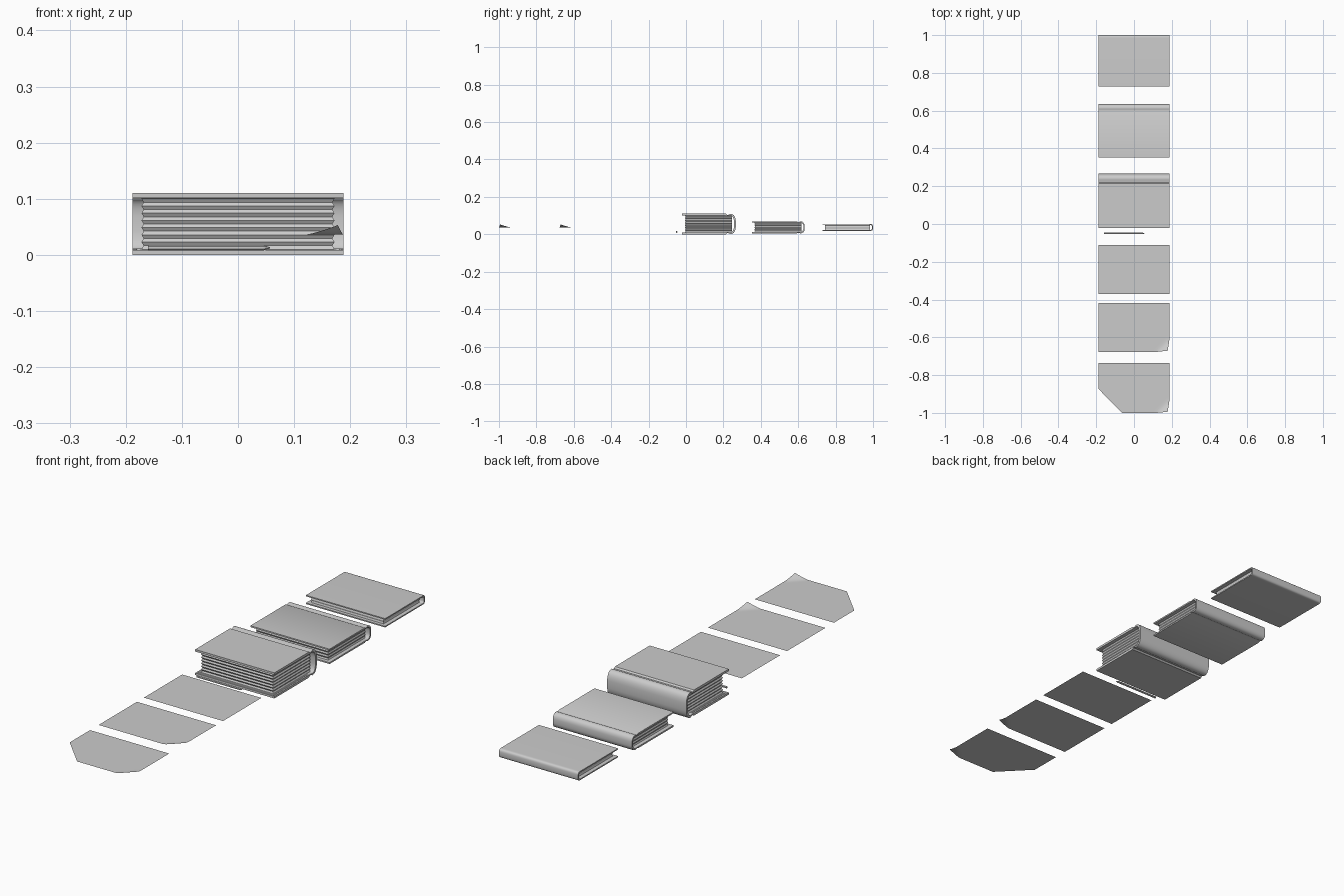
import bpy, bmesh, math
from mathutils import Vector

if "Cube" in bpy.data.objects:
    bpy.data.objects.remove(bpy.data.objects["Cube"])

W = 0.188  # half width shared by books and sheets


def finish(name, bm, smooth=True, solid=True):
    if solid:
        bmesh.ops.recalc_face_normals(bm, faces=bm.faces[:])
    me = bpy.data.meshes.new(name)
    bm.to_mesh(me)
    bm.free()
    ob = bpy.data.objects.new(name, me)
    bpy.context.collection.objects.link(ob)
    if smooth:
        bpy.ops.object.select_all(action='DESELECT')
        ob.select_set(True)
        bpy.context.view_layer.objects.active = ob
        bpy.ops.object.shade_smooth_by_angle(angle=math.radians(35))
    return ob


def cover(name, zc, outer, inner, panel=False):
    # C-shaped cover: upper half profile (y, height above centre), mirrored, extruded along x
    full = lambda h: h + [(y, -z) for y, z in reversed(h)]
    prof = full(outer) + full(inner)[::-1]
    bm = bmesh.new()
    face = bm.faces.new([bm.verts.new((-W, y, zc + z)) for y, z in prof])
    ext = bmesh.ops.extrude_face_region(bm, geom=[face])
    bmesh.ops.translate(bm, vec=(2 * W, 0, 0),
                        verts=[v for v in ext['geom'] if isinstance(v, bmesh.types.BMVert)])
    bmesh.ops.recalc_face_normals(bm, faces=bm.faces[:])
    if panel:
        # sunken panel framed on the top board
        top = max((f for f in bm.faces if f.normal.z > 0.95), key=lambda f: f.calc_area())
        bmesh.ops.inset_region(bm, faces=[top], thickness=0.010)
        bmesh.ops.inset_region(bm, faces=[top], thickness=0.005, depth=-0.003)
        bmesh.ops.inset_region(bm, faces=[top], thickness=0.004, depth=0.002)
    return finish(name, bm)


def spine(y0, h, depth, n=8, power=2.6):
    # rounded spine, from its upper shoulder to the middle
    pts = []
    for i in range(n):
        a = math.pi / 2 * (1 - i / n)
        pts.append((y0 + depth * math.cos(a) ** (2 / power), h * math.sin(a) ** (2 / power)))
    return pts


def pages(name, y0, y1, z0, z1, layers, depth=0.004, side=0.016):
    # page block with ridged edges
    bm = bmesh.new()
    rings = []
    for i in range(2 * layers + 1):
        d = depth * (i % 2)
        z = z0 + (z1 - z0) * i / (2 * layers)
        x = W - side - d
        rings.append([bm.verts.new(p) for p in
                      ((-x, y0 + d, z), (x, y0 + d, z), (x, y1, z), (-x, y1, z))])
    for a, b in zip(rings, rings[1:]):
        for k in range(4):
            bm.faces.new((a[k], a[(k + 1) % 4], b[(k + 1) % 4], b[k]))
    bm.faces.new(rings[0][::-1])
    bm.faces.new(rings[-1])
    return finish(name, bm, smooth=False)


# Thick book with hinge groove and framed board
cover("thick_book_cover", 0.055,
      [(-0.022, 0.055), (0.214, 0.055), (0.220, 0.049), (0.226, 0.049)] + spine(0.236, 0.054, 0.031),
      [(-0.022, 0.046), (0.226, 0.044)] + spine(0.234, 0.046, 0.023), panel=True)
pages("thick_book_pages", -0.006, 0.245, 0.010, 0.100, 7)

# Medium book with rounded spine
cover("medium_book_cover", 0.037,
      [(0.352, 0.032), (0.592, 0.032), (0.598, 0.029), (0.604, 0.029)] + spine(0.610, 0.032, 0.025),
      [(0.352, 0.026), (0.598, 0.025)] + spine(0.606, 0.026, 0.022))
pages("medium_book_pages", 0.366, 0.618, 0.012, 0.062, 4, 0.003)

# Thin book
cover("thin_book_cover", 0.037,
      [(0.729, 0.019)] + spine(0.985, 0.019, 0.015, 6, 3.2),
      [(0.729, 0.014)] + spine(0.982, 0.014, 0.012, 6, 3.2))
pages("thin_book_pages", 0.742, 0.985, 0.024, 0.050, 2, 0.002)


def sheet(name, y0, y1, curl=False, torn=False):
    # single sheet of paper, optionally with a lifted corner and a cut corner
    bm = bmesh.new()
    bmesh.ops.create_grid(bm, x_segments=28, y_segments=20, size=1)
    for v in bm.verts:
        x, y = v.co.x * W, (y0 + y1) / 2 + v.co.y * (y1 - y0) / 2
        u = 0
        if curl:
            u = max(0, 1 - (W - x) / 0.068 - (y - y0) / 0.068)
        v.co = Vector((x - 0.010 * u, y + 0.006 * u, 0.036 + 0.017 * u ** 1.3))
    if torn:
        bmesh.ops.bisect_plane(bm, geom=bm.verts[:] + bm.edges[:] + bm.faces[:],
                               plane_co=(-W, y0 + 0.127, 0), plane_no=(-0.127, -0.124, 0),
                               clear_outer=True)
    return finish(name, bm, solid=False)


sheet("flat_sheet", -0.370, -0.110)
sheet("curled_sheet", -0.677, -0.417, curl=True)
sheet("torn_sheet", -1.0, -0.735, curl=True, torn=True)

# Hexagonal pencil lying along x
bm = bmesh.new()
rings = [[bm.verts.new((x, -0.050 + r * math.sin(k * math.pi / 3), 0.0127 + r * math.cos(k * math.pi / 3)))
          for k in range(6)] for x, r in ((-0.160, 0.0048), (0.045, 0.0048), (0.057, 0.0008))]
for a, b in zip(rings, rings[1:]):
    for k in range(6):
        bm.faces.new((a[k], a[(k + 1) % 6], b[(k + 1) % 6], b[k]))
bm.faces.new(rings[0])
bm.faces.new(rings[-1])
finish("pencil", bm, smooth=False)
